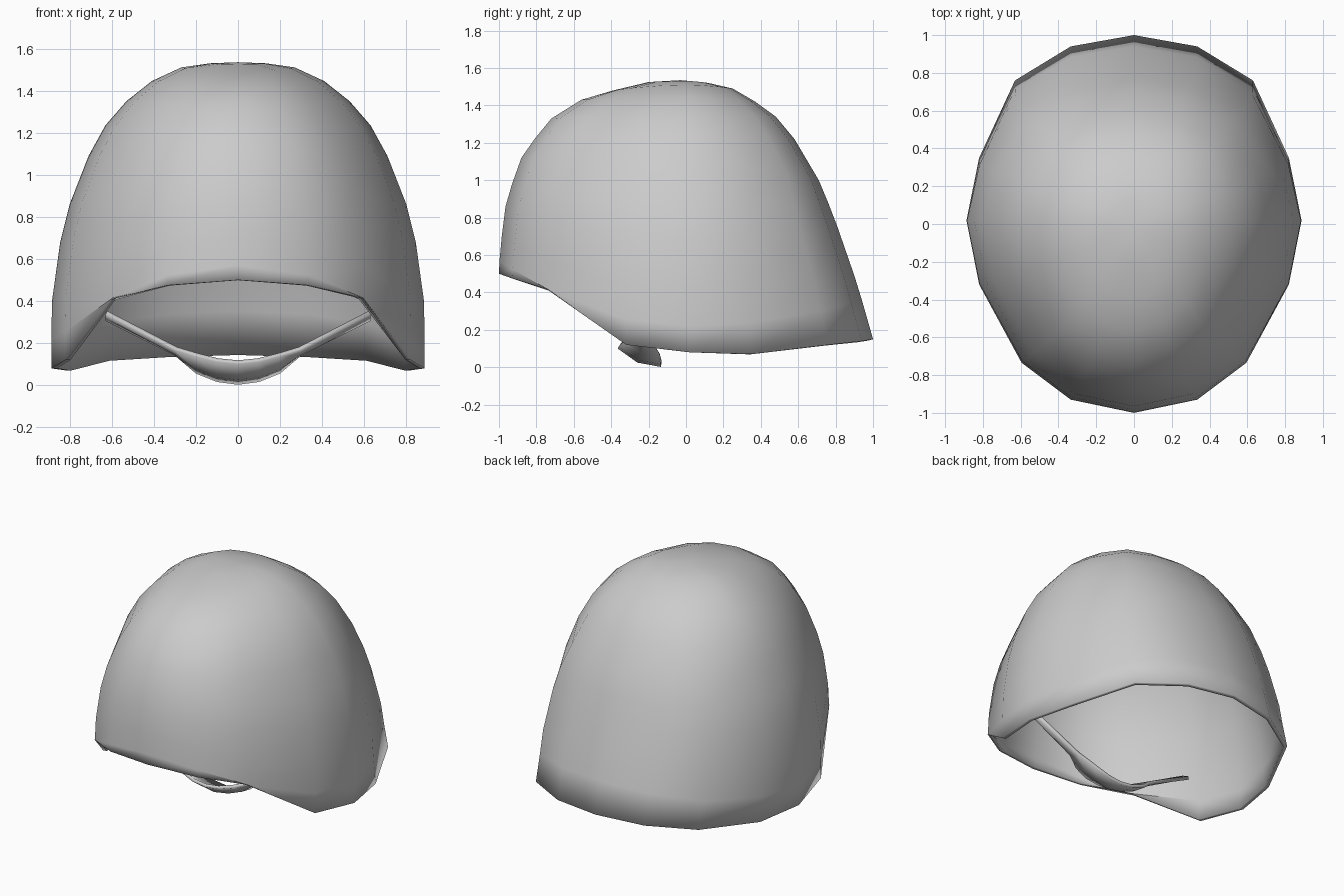
import bpy, bmesh

if "Cube" in bpy.data.objects:
    bpy.data.objects.remove(bpy.data.objects["Cube"])


def finish(name, bm, thickness):
    me = bpy.data.meshes.new(name)
    bm.to_mesh(me)
    bm.free()
    for p in me.polygons:
        p.use_smooth = True
    ob = bpy.data.objects.new(name, me)
    bpy.context.collection.objects.link(ob)
    mod = ob.modifiers.new("thickness", 'SOLIDIFY')
    mod.thickness = thickness
    mod.offset = -1
    return ob


def mirror_loop(half):
    # half runs front -> +x side -> back; close it round the -x side
    return half + [(-x, y, z) for x, y, z in half[-2:0:-1]]


# Helmet shell: rim outline, front to back on the +x side
rim = [(0, -1, .5), (.335, -.93, .475), (.595, -.735, .415), (.82, -.32, .12),
       (.887, .02, .08), (.82, .35, .07), (.63, .76, .12), (.335, .94, .14), (0, 1, .15)]

# Rings above the rim: front y,z / side x,z / back y,z
levels = [(-.997, .57, .887, .22, .94, .36),
          (-.985, .70, .884, .40, .90, .49),
          (-.965, .86, .845, .68, .81, .75),
          (-.93, .98, .80, .86, .76, .88),
          (-.88, 1.12, .71, 1.09, .71, 1.0),
          (-.81, 1.22, .63, 1.235, .58, 1.22),
          (-.72, 1.33, .53, 1.35, .48, 1.34),
          (-.56, 1.43, .41, 1.445, .37, 1.42),
          (-.39, 1.48, .27, 1.51, .25, 1.49),
          (-.20, 1.525, .13, 1.53, .12, 1.52)]

loops = [mirror_loop(rim)]
for yf, zf, xs, zs, yb, zb in levels:
    half = []
    for rx, ry, _ in rim:
        w = ry * ry
        ye, ze = (-yf, zf) if ry < 0 else (yb, zb)
        half.append((rx / .887 * xs, ry * ye, zs + (ze - zs) * w))
    loops.append(mirror_loop(half))

bm = bmesh.new()
rings = [[bm.verts.new(p) for p in loop] for loop in loops]
n = len(rings[0])
for a, b in zip(rings, rings[1:]):
    for i in range(n):
        j = (i + 1) % n
        bm.faces.new((a[i], a[j], b[j], b[i]))
top = bm.verts.new((0, -.03, 1.535))
for i in range(n):
    bm.faces.new((rings[-1][i], rings[-1][(i + 1) % n], top))
finish("helmet_shell", bm, .025)

# Chin strap widening into a cup: x, then front / middle / back edge as y,z
sections = [(0, -.365, .10, -.26, .025, -.135, .002),
            (.1, -.36, .11, -.25, .038, -.135, .015),
            (.2, -.335, .135, -.245, .075, -.145, .055),
            (.3, -.275, .165, -.24, .145, -.20, .14),
            (.63, -.27, .335, -.24, .32, -.21, .305)]
full = [(-s[0],) + s[1:] for s in sections[:0:-1]] + sections

bm = bmesh.new()
rows = [[bm.verts.new((s[0], s[k], s[k + 1])) for k in (1, 3, 5)] for s in full]
for a, b in zip(rows, rows[1:]):
    for k in range(2):
        # wound so the faces look down and the thickness grows upward
        bm.faces.new((a[k], a[k + 1], b[k + 1], b[k]))
finish("chin_strap", bm, .022)
